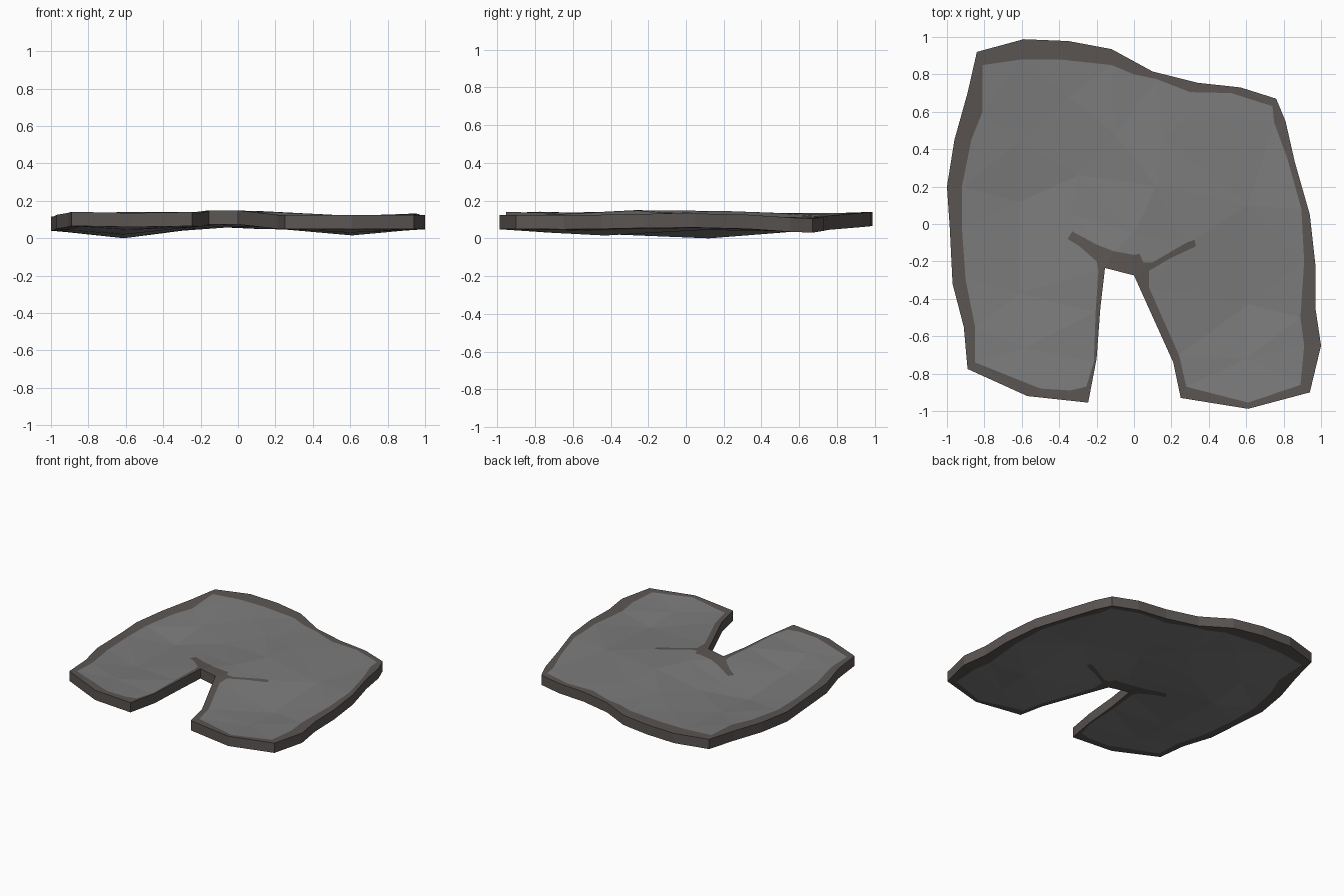
import bpy, bmesh
from mathutils import Vector
from mathutils.geometry import delaunay_2d_cdt
from mathutils.bvhtree import BVHTree

if "Cube" in bpy.data.objects:
    bpy.data.objects.remove(bpy.data.objects["Cube"])

THICK = 0.075

# Outer outline of the hide: x, y, underside height
OUTER = [(-.84, .92, .06), (-.59, .988, .065), (-.35, .978, .065), (-.12, .935, .06),
         (.10, .815, .05), (.34, .755, .045), (.57, .73, .04), (.76, .67, .03),
         (.81, .55, .035), (.86, .33, .05), (.94, .05, .057), (.97, -.22, .055),
         (.97, -.45, .05), (1, -.65, .048), (.94, -.90, .05), (.61, -.988, .048),
         (.25, -.93, .05), (.21, -.74, .05), (0, -.275, .074), (-.155, -.235, .074),
         (-.18, -.45, .065), (-.20, -.72, .06), (-.245, -.955, .065), (-.57, -.92, .06),
         (-.89, -.775, .066), (-.91, -.55, .06), (-.97, -.32, .05), (-.985, -.02, .042),
         (-1, .2, .04), (-.96, .45, .043), (-.89, .70, .052)]

# Sagging interior of the hide
SAG = [(-.61, .12, 0), (.61, -.43, .015), (.61, .10, .045), (-.61, -.37, .02),
       (-.61, .44, .025), (-.35, .68, .055), (-.10, .48, .06), (.15, .46, .06),
       (.33, .60, .05), (-.30, .26, .04), (-.33, .05, .04), (.30, -.10, .06),
       (0, -.05, .072), (-.58, -.66, .045), (.6, -.72, .03), (.12, .2, .07)]

# Edge of the pale centre, including the two creases above the notch
INNER = [(-.81, .85), (-.60, .88), (-.40, .88), (-.12, .85), (0, .80), (.12, .775), (.30, .705),
         (.52, .70), (.74, .63), (.75, .54), (.82, .35), (.895, .08), (.91, -.20),
         (.89, -.50), (.91, -.65), (.89, -.86), (.61, -.955), (.28, -.87), (.24, -.70),
         (.08, -.34), (.08, -.25), (.20, -.18), (.33, -.12), (.325, -.085), (.28, -.10),
         (.10, -.205), (.05, -.205), (.03, -.16), (0, -.165), (-.11, -.145), (-.20, -.11),
         (-.33, -.04), (-.355, -.08), (-.29, -.12), (-.20, -.20), (-.19, -.25),
         (-.205, -.47), (-.215, -.74), (-.255, -.87), (-.34, -.89), (-.50, -.88),
         (-.85, -.74), (-.85, -.55), (-.90, -.30), (-.92, -.02), (-.92, .20),
         (-.87, .45), (-.81, .60)]


def inside(p, loop):
    """Even-odd test of a point against a closed outline."""
    odd = False
    for a, b in zip(loop, loop[1:] + loop[:1]):
        if (a[1] > p.y) != (b[1] > p.y):
            if p.x < a[0] + (p.y - a[1]) / (b[1] - a[1]) * (b[0] - a[0]):
                odd = not odd
    return odd


def triangulate(loops, extra):
    """Triangles inside the first loop, keeping the edges of every loop."""
    points, edges = [], []
    for loop in loops:
        s, c = len(points), len(loop)
        points += [Vector(p[:2]) for p in loop]
        edges += [(s + i, s + (i + 1) % c) for i in range(c)]
    points += [Vector(p[:2]) for p in extra]
    verts, _, faces, *_ = delaunay_2d_cdt(points, edges, [], 0, 1e-5)
    mid = [sum((verts[i] for i in f), Vector((0, 0))) / len(f) for f in faces]
    return verts, [(f, c) for f, c in zip(faces, mid) if inside(c, loops[0])]


def material(name, rgb):
    m = bpy.data.materials.new(name)
    m.diffuse_color = (*rgb, 1)
    m.use_nodes = True
    m.node_tree.nodes["Principled BSDF"].inputs["Base Color"].default_value = m.diffuse_color
    return m


# Coarse folded surface used to find heights
height = {(round(x, 3), round(y, 3)): z for x, y, z in OUTER + SAG}
cv, cf = triangulate([OUTER], SAG)
coarse = [Vector((v.x, v.y, height[(round(v.x, 3), round(v.y, 3))])) for v in cv]
tree = BVHTree.FromPolygons(coarse, [f for f, _ in cf])


def surface(v):
    key = (round(v.x, 3), round(v.y, 3))
    if key in height:
        return height[key]
    hit = tree.ray_cast(Vector((v.x, v.y, 1)), Vector((0, 0, -1)))[0]
    return hit.z if hit else 0.06


# Hide: pale centre and dark border cut into one sheet, then thickened
verts, faces = triangulate([OUTER, INNER], SAG)
bm = bmesh.new()
bv = [bm.verts.new((v.x, v.y, surface(v))) for v in verts]
for f, mid in faces:
    bm.faces.new([bv[i] for i in f]).material_index = 0 if inside(mid, INNER) else 1
ext = bmesh.ops.extrude_face_region(bm, geom=bm.faces[:], use_keep_orig=True)
top = [e for e in ext["geom"] if isinstance(e, bmesh.types.BMVert)]
bmesh.ops.translate(bm, verts=top, vec=(0, 0, THICK))
bmesh.ops.recalc_face_normals(bm, faces=bm.faces[:])
bm.normal_update()
for f in bm.faces:
    if abs(f.normal.z) < 0.3:
        f.material_index = 1

mesh = bpy.data.meshes.new("hide")
bm.to_mesh(mesh)
bm.free()
mesh.materials.append(material("grey hide", (.20, .20, .20)))
mesh.materials.append(material("dark brown border", (.105, .092, .086)))
bpy.context.collection.objects.link(bpy.data.objects.new("hide", mesh))
